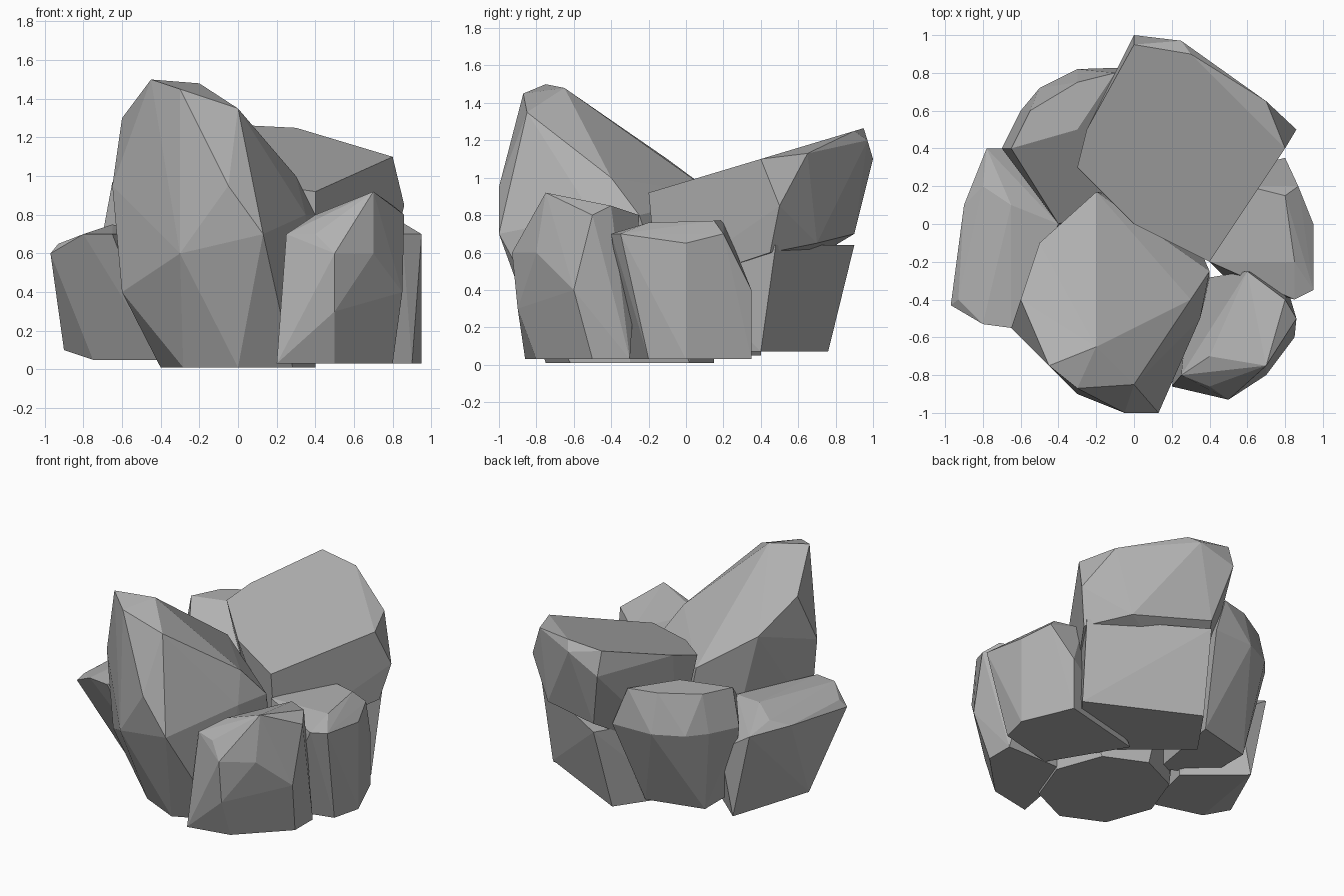
import bpy
import bmesh
import math

# Remove the default cube only
default_cube = bpy.data.objects.get("Cube")
if default_cube:
    bpy.data.objects.remove(default_cube, do_unlink=True)

# One plain stone colour shared by every boulder
stone_grey = bpy.data.materials.new("stone grey")
stone_grey.use_nodes = True
stone_colour = (.44, .44, .44, 1)
stone_grey.diffuse_color = stone_colour
principled = next(node for node in stone_grey.node_tree.nodes if node.type == "BSDF_PRINCIPLED")
principled.inputs["Base Color"].default_value = stone_colour
principled.inputs["Roughness"].default_value = .9


def level(outline, height, slope=0):
    """Lift a flat outline to a height, tilted upwards towards the back."""
    return [(x, y, height + slope * y) for x, y in outline]


def ring(x, y, radius_x, radius_y, sides):
    """Regular outline for a rounded foot."""
    turns = [math.tau * side / sides for side in range(sides)]
    return [(x + radius_x * math.cos(turn), y + radius_y * math.sin(turn)) for turn in turns]


def boulder(name, corners, foot):
    """Chiselled rock: convex hull around its upper corners and its foot."""
    bm = bmesh.new()
    for corner in corners + foot:
        bm.verts.new(corner)
    bmesh.ops.convex_hull(bm, input=bm.verts[:])
    # Drop corners that ended up inside the hull
    inside = [vert for vert in bm.verts if not vert.link_faces]
    bmesh.ops.delete(bm, geom=inside, context="VERTS")
    # Merge nearly flat triangles into larger facets
    bmesh.ops.dissolve_limit(bm, angle_limit=math.radians(2),
                             verts=bm.verts[:], edges=bm.edges[:])
    bmesh.ops.recalc_face_normals(bm, faces=bm.faces[:])
    mesh = bpy.data.meshes.new(name)
    bm.to_mesh(mesh)
    bm.free()
    mesh.materials.append(stone_grey)
    rock = bpy.data.objects.new(name, mesh)
    bpy.context.collection.objects.link(rock)


# Tall leaning boulder at the front
boulder(
    "tall_front_boulder",
    corners=[(-.45, -.75, 1.5), (-.2, -.65, 1.48), (-.3, -.87, 1.45), (0, -.85, 1.35),
             (-.6, -.4, 1.3), (-.5, -.1, 1.1), (-.2, .17, .9), (.3, -.4, 1),
             (.4, -.25, .8), (.35, -.5, .8), (.13, -1, .7), (-.05, -1, .95),
             (-.65, -.55, .95), (-.3, -.9, .6), (-.6, -.55, .4)],
    foot=level(ring(0, -.3, .4, .45, sides=8), .01),
)

# Rounded boulder at the front right
boulder(
    "front_right_boulder",
    corners=[(.4, -.7, .8), (.7, -.75, .92), (.8, -.4, .85), (.86, -.5, .8),
             (.6, -.25, .8), (.25, -.8, .7), (.4, -.86, .7), (.5, -.93, .6),
             (.5, -.9, .3), (.85, -.6, .4), (.7, -.8, .6)],
    foot=level([(.2, -.86), (.5, -.8), (.8, -.5), (.8, -.3), (.3, -.3)], .03),
)

# Low boulder on the right
boulder(
    "low_right_boulder",
    corners=[(.95, -.35, .7), (.85, -.4, .7), (.85, -.2, .76), (.8, .15, .77),
             (.6, .2, .77), (.4, -.2, .75), (.95, 0, .65), (.87, .2, .7), (.8, .35, .4)],
    foot=level([(.8, .35), (.95, 0), (.9, -.2), (.5, -.3), (.2, .2)], .03),
)

# Large boulder at the back, its slab top rising to the rear
slab_top = [(.4, -.2), (.55, .1), (.8, .4), (.6, .5), (.3, .9),
            (0, .95), (-.25, .5), (-.3, .3), (0, 0)]
boulder(
    "back_slab_boulder",
    corners=level(slab_top, .98, slope=.3) + [
        (.7, .65, 1.13), (0, 1, 1.1), (.25, .97, 1.2), (.86, .5, .85),
        (.1, .9, .7), (.6, .7, .65), (.8, .45, .6)],
    foot=level([(.4, -.15), (-.2, .4)], .4),
)

# Block that carries the slab
boulder(
    "back_base_block",
    corners=level([(.8, .48), (.1, .9), (.4, -.15), (-.2, .4)], .64),
    foot=level([(.77, .4), (.05, .76), (.4, -.1), (-.2, .4)], .07),
)

# Boulder tucked in at the back left
boulder(
    "back_left_boulder",
    corners=level([(-.65, .4), (-.55, .6), (-.3, .75), (-.1, .8), (-.3, .5)], .97)
    + level([(-.7, .4), (-.6, .6), (-.5, .72), (-.3, .82), (0, .83), (-.4, 0), (-.1, .1)], .7),
    foot=level([(-.5, .5), (-.1, .6), (-.5, .2), (-.2, 0)], .1),
)

# Low boulder on the left
boulder(
    "low_left_boulder",
    corners=[(-.93, -.4, .65), (-.8, -.53, .7), (-.65, -.55, .7),
             (-.8, .2, .7), (-.65, .1, .75), (-.4, 0, .7), (-.97, -.43, .6),
             (-.9, .1, .65), (-.78, .4, .65), (-.55, .4, .5), (-.9, -.1, .1)],
    foot=level([(-.75, -.2), (-.4, -.3), (-.65, .4), (-.3, .1)], .05),
)
